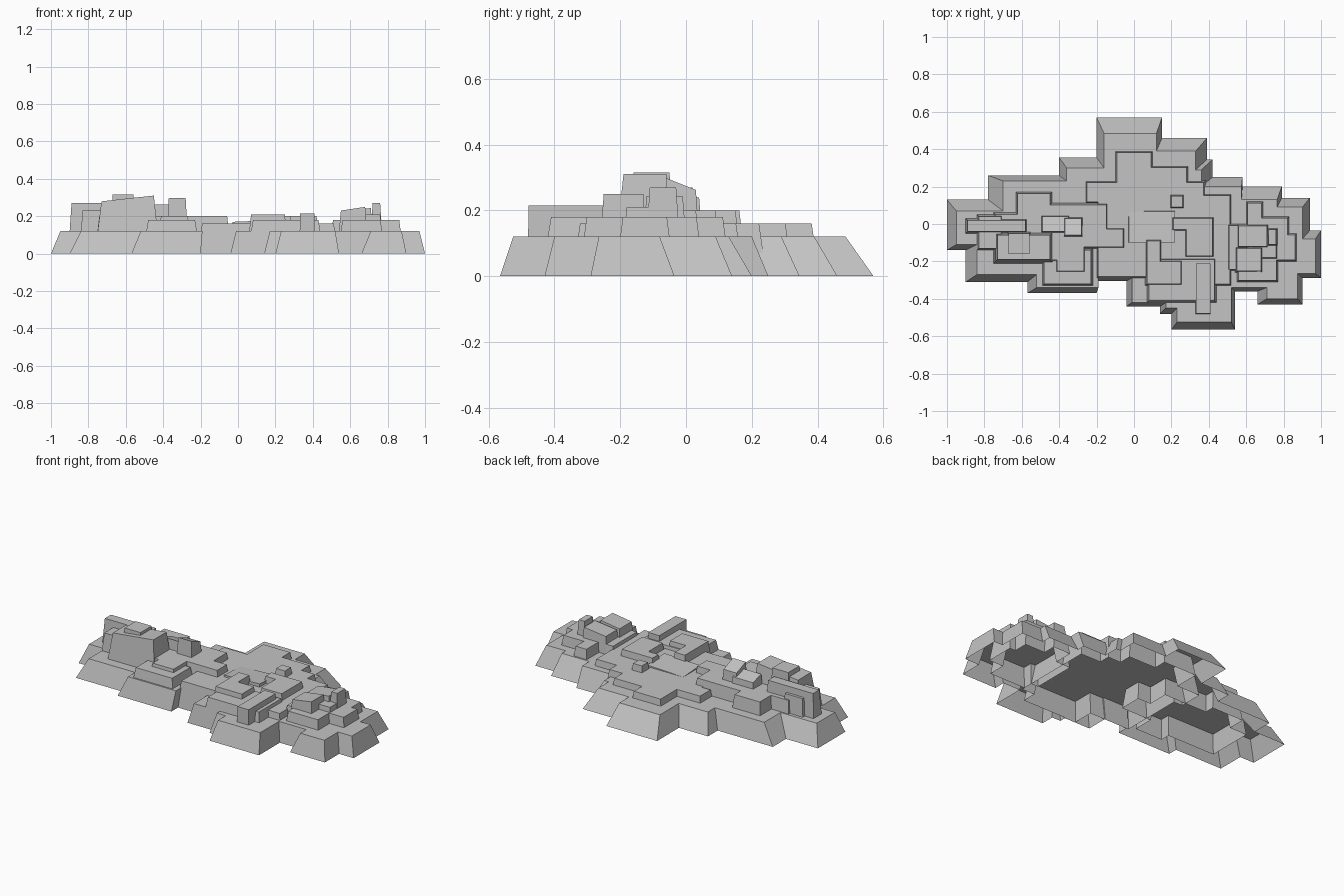
import bpy
import bmesh

default_cube = bpy.data.objects.get("Cube")
if default_cube:
    bpy.data.objects.remove(default_cube, do_unlink=True)

# Single stone colour
stone = bpy.data.materials.new("grey stone")
stone.use_nodes = True
stone_colour = (0.55, 0.55, 0.55, 1)
stone.diffuse_color = stone_colour
stone.node_tree.nodes["Principled BSDF"].inputs["Base Color"].default_value = stone_colour


def stepped_outline(steps):
    """Clockwise corners of a right-angled outline: each step is a y level, then the x it runs to."""
    corners = []
    previous_x = steps[-1]
    for y, x in zip(steps[::2], steps[1::2]):
        corners += [(previous_x, y), (x, y)]
        previous_x = x
    return corners


def shrink(steps, amount):
    """Move every edge of a clockwise stepped outline inwards."""
    result = list(steps)
    count = len(steps)
    for i in range(count):
        next_value = steps[(i + 1) % count]
        last_value = steps[i - 1]
        if i % 2 == 0:
            # Level edge running from the last x to the next x
            result[i] -= amount if next_value > last_value else -amount
        else:
            # Upright edge running from the last y to the next y
            result[i] -= amount if next_value < last_value else -amount
    return result


def rock(name, foot_steps, rim_steps, bottom, top, slope_x=0, slope_y=0):
    """Open-bottomed rock step with leaning walls and a flat or tilted cap."""
    foot = stepped_outline(foot_steps)
    rim = stepped_outline(rim_steps)
    centre_x = sum(x for x, y in rim) / len(rim)
    centre_y = sum(y for x, y in rim) / len(rim)

    bm = bmesh.new()
    foot_verts = [bm.verts.new((x, y, bottom)) for x, y in foot]
    rim_verts = [
        bm.verts.new((x, y, top + slope_x * (x - centre_x) + slope_y * (y - centre_y)))
        for x, y in rim
    ]
    count = len(foot_verts)
    for i in range(count):
        j = (i + 1) % count
        bm.faces.new((foot_verts[i], rim_verts[i], rim_verts[j], foot_verts[j]))
    bm.faces.new(rim_verts[::-1])

    mesh = bpy.data.meshes.new(name)
    bm.to_mesh(mesh)
    bm.free()
    mesh.materials.append(stone)
    part = bpy.data.objects.new(name, mesh)
    bpy.context.collection.objects.link(part)


def tier(name, outline, top):
    """Terrace whose walls run right down through the base to the ground."""
    rock(name, shrink(outline, -0.015), shrink(outline, 0.008), 0, top)


def step(name, outline, top):
    """Small terrace standing on the base."""
    rock(name, outline, shrink(outline, 0.01), base_top, top)


def block(name, left, right, front, back, top, inset=0.01, **slopes):
    """Four-sided rock standing on the base."""
    outline = [back, right, front, left]
    rock(name, outline, shrink(outline, inset), base_top, top, **slopes)


base_top = 0.12

# Wide base with flared walls
base_foot = [
    .57, .15, .46, .39, .345, .42, .25, .58, .2, .79, .14, .94, -.035, 1,
    -.29, .9, -.43, .66, -.36, .54, -.565, .2, -.48, .14, -.44, -.04,
    -.3, -.2, -.37, -.57, -.31, -.9, -.14, -1, .13, -.78, .26, -.4, .355, -.2,
]
base_rim = [
    .485, .12, .39, .33, .29, .36, .2, .575, .13, .765, .09, .9, -.08, .97,
    -.265, .875, -.4, .71, -.34, .52, -.525, .23, -.45, .17, -.42, -.01,
    -.28, -.19, -.34, -.52, -.27, -.84, -.11, -.95, .07, -.7, .23, -.36, .3, -.16,
]
rock("rock_base", base_foot, base_rim, 0, base_top)

# Central plateau
tier("central_plateau", [
    .39, .1, .31, .29, .23, .38, .16, .52, -.33, .43,
    -.42, .08, -.29, -.2, .11, -.26, .23, -.1,
], 0.16)

# Raised ground on the model's right side
tier("right_terrace", [
    .17, -.44, .11, -.14, -.02, -.05, -.13, -.26, -.26, -.42,
    -.2, -.75, .06, -.63,
], 0.2)
block("right_front_step", -.49, -.22, -.33, -.13, 0.18)
block("right_outer_step", -.84, -.7, -.14, .05, 0.23)

# Tall rocks on the right terrace
block("tall_boulder", -.75, -.43, -.21, -.04, 0.295, inset=0.02, slope_x=0.11)
block("boulder_knob", -.68, -.55, -.17, -.04, 0.315)
block("thin_ridge", -.9, -.57, -.05, .03, 0.27)
block("right_ledge", -.5, -.34, -.05, .05, 0.25, slope_y=-0.3)
block("right_crag", -.38, -.27, -.07, .04, 0.28, slope_y=-0.4)

# Low steps around the middle
block("gentle_ramp", -.03, .22, -.1, .07, 0.17, inset=0.002, slope_x=0.04, slope_y=-0.06)
block("front_step", .07, .44, -.42, -.18, 0.18)
step("middle_step", [.04, .43, -.18, .27, -.04, .2], 0.2)
step("bent_step", [-.08, .15, -.19, .26, -.33, .06], 0.21)
block("front_ridge", .33, .41, -.48, -.21, 0.215, inset=0.002)
block("small_cube_rock", .19, .27, .08, .16, 0.2)

# Stacked rocks on the model's left side
tier("left_terrace", [
    .12, .69, .04, .83, -.05, .87, -.2, .77, -.31, .55,
    -.25, .5, 0, .6,
], 0.18)
step("left_upper_step", [-.01, .71, -.05, .77, -.19, .6, -.13, .55], 0.21)
block("left_boulder", .55, .72, -.13, 0, 0.235, slope_x=0.12)
block("left_peak", .71, .77, -.12, -.02, 0.27)
block("left_front_rock", .54, .69, -.26, -.12, 0.24, slope_x=0.15)
